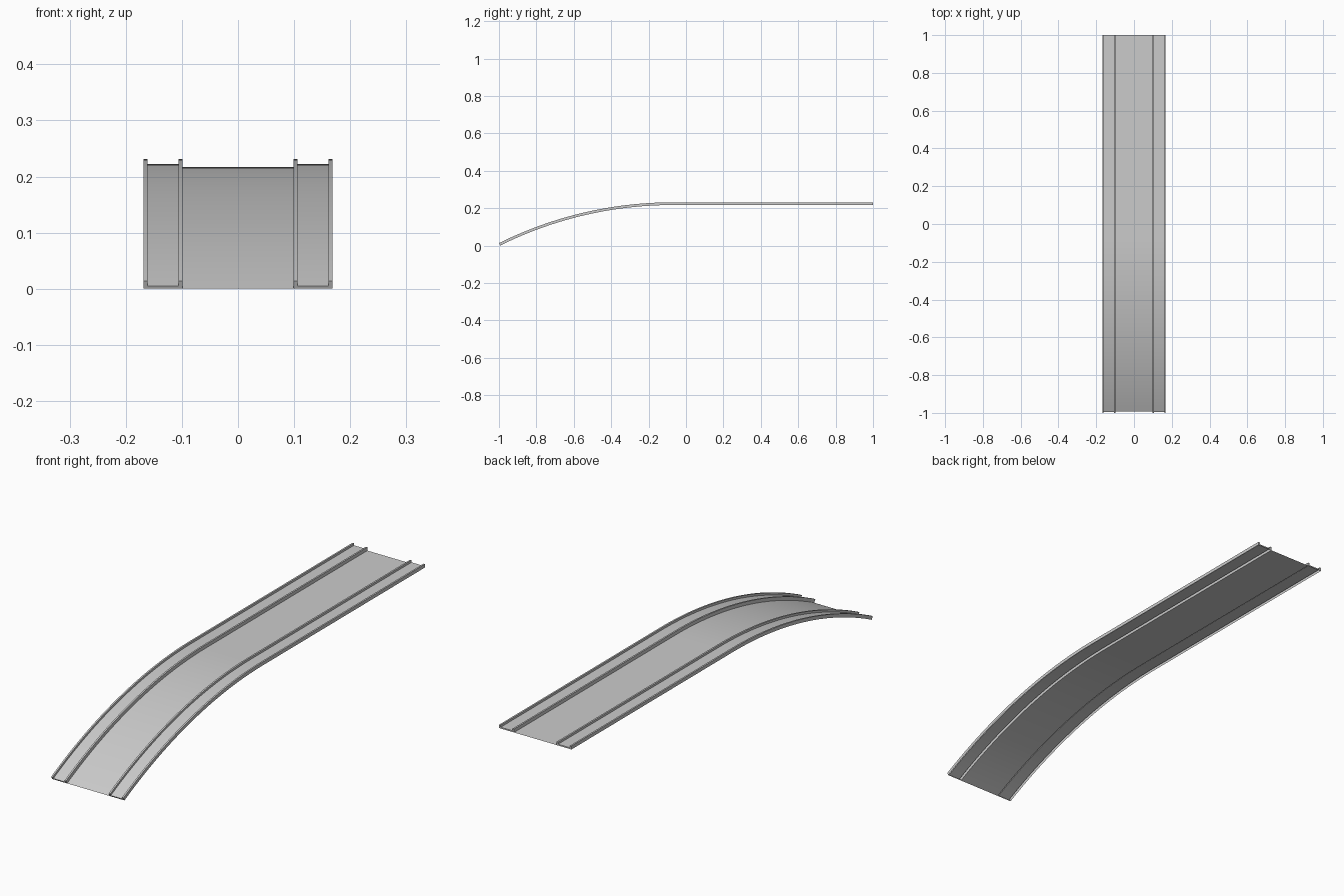
import bpy, bmesh
from math import sin, cos, radians

cube = bpy.data.objects.get("Cube")
if cube:
    bpy.data.objects.remove(cube, do_unlink=True)

grey = bpy.data.materials.new("light grey")
grey.use_nodes = True
COLOR = (0.6, 0.6, 0.6, 1)
grey.diffuse_color = COLOR
grey.node_tree.nodes["Principled BSDF"].inputs["Base Color"].default_value = COLOR

# Ramp path: an arc that rises from the front and runs into a flat stretch
DECK_Z, RADIUS, BEND_Y, ANGLE, STEPS = 0.217, 2.076, -0.07, radians(26.4), 32


def station(step, h):
    """Point (y, z) at height h above the deck, square to the path."""
    if step > STEPS:
        return 1.0, DECK_Z + h
    a = ANGLE * (1 - step / STEPS)
    r = RADIUS + h
    return BEND_Y - r * sin(a), DECK_Z - RADIUS + r * cos(a)


def sweep(name, profile, capped=False, mirrored=False):
    """Sweep an (x, height) profile along the ramp path."""
    bm = bmesh.new()
    rows = []
    for s in range(STEPS + 2):
        rows.append([bm.verts.new((x, *station(s, h))) for x, h in profile])
    for a, b in zip(rows, rows[1:]):
        for i in range(len(profile) - 1):
            bm.faces.new((a[i], a[i + 1], b[i + 1], b[i]))
    if capped:
        bm.faces.new(rows[0][::-1])
        bm.faces.new(rows[-1])
    mesh = bpy.data.meshes.new(name)
    bm.to_mesh(mesh)
    bm.free()
    mesh.materials.append(grey)
    obj = bpy.data.objects.new(name, mesh)
    bpy.context.collection.objects.link(obj)
    if mirrored:
        mod = obj.modifiers.new("mirror", "MIRROR")
        mod.use_mirror_merge = False
    bpy.ops.object.select_all(action="DESELECT")
    obj.select_set(True)
    bpy.context.view_layer.objects.active = obj
    bpy.ops.object.shade_smooth_by_angle(angle=radians(30))
    return obj


# Centre deck, a thin sheet
INNER, OUTER, RAIL, FLOOR, TOP = 0.099, 0.168, 0.007, 0.0055, 0.0145
sweep("centre_deck", [(-INNER, 0), (INNER, 0)])

# Raised side channels between two thin rails, hollow underneath
sweep("side_channels", [
    (INNER, 0), (INNER, TOP), (INNER + RAIL, TOP), (INNER + RAIL, FLOOR),
    (OUTER - RAIL, FLOOR), (OUTER - RAIL, TOP), (OUTER, TOP), (OUTER, 0),
], capped=True, mirrored=True)
